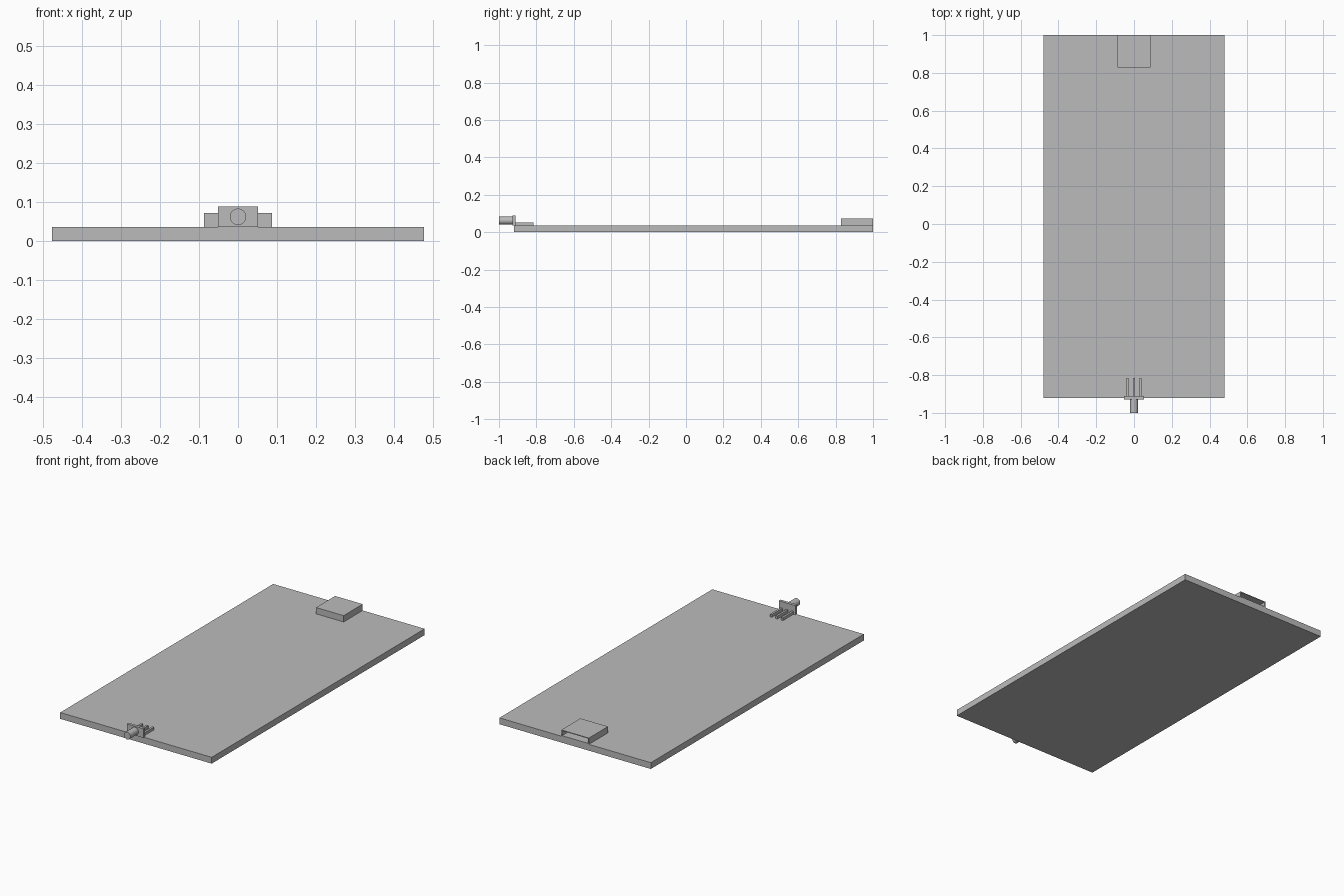
import bpy
import bmesh
from mathutils import Matrix, Vector

cube = bpy.data.objects.get("Cube")
if cube:
    bpy.data.objects.remove(cube, do_unlink=True)

GREY = (0.5, 0.5, 0.5, 1.0)
grey = bpy.data.materials.new("plain grey")
grey.use_nodes = True
grey.diffuse_color = GREY
grey.node_tree.nodes["Principled BSDF"].inputs["Base Color"].default_value = GREY


def finish(name, bm):
    """Turn a bmesh into a named, grey object."""
    mesh = bpy.data.meshes.new(name)
    bmesh.ops.recalc_face_normals(bm, faces=bm.faces)
    bm.to_mesh(mesh)
    bm.free()
    mesh.materials.append(grey)
    obj = bpy.data.objects.new(name, mesh)
    bpy.context.collection.objects.link(obj)
    return obj


def box_mesh(low, high):
    low, high = Vector(low), Vector(high)
    bm = bmesh.new()
    matrix = Matrix.Translation((low + high) / 2) @ Matrix.Diagonal((high - low).to_4d())
    bmesh.ops.create_cube(bm, size=1, matrix=matrix)
    return bm


def box(name, low, high):
    return finish(name, box_mesh(low, high))


BOARD_TOP = 0.036
EDGE = -0.92

# Flat circuit board
box("board", (-0.478, EDGE, 0), (0.478, 1, BOARD_TOP))

# Hollow socket, open at the back edge
bm = box_mesh((-0.087, 0.828, BOARD_TOP), (0.087, 1, 0.072))
mouth = max(bm.faces, key=lambda f: f.calc_center_median().y)
bmesh.ops.inset_region(bm, faces=[mouth], thickness=0.006)
bmesh.ops.translate(bm, verts=mouth.verts, vec=(0, 0, 0))
walls = bmesh.ops.extrude_discrete_faces(bm, faces=[mouth])["faces"]
bmesh.ops.translate(bm, verts=walls[0].verts, vec=(0, -0.165, 0))
finish("socket_shell", bm)

# Upright connector plate at the front edge
box("connector_plate", (-0.052, -0.928, BOARD_TOP), (0.052, -0.911, 0.088))

# Three solder pins behind the plate
for side, x in (("right", -0.035), ("middle", 0), ("left", 0.035)):
    box(side + "_pin", (x - 0.006, -0.911, BOARD_TOP), (x + 0.006, -0.815, 0.052))

# Round barrel pointing forward
bm = bmesh.new()
bmesh.ops.create_cone(
    bm, cap_ends=True, segments=32, radius1=0.021, radius2=0.021, depth=0.072,
    matrix=Matrix.Translation((0, -0.964, 0.062)) @ Matrix.Rotation(1.5708, 4, "X"))
barrel = finish("connector_barrel", bm)
bpy.context.view_layer.objects.active = barrel
barrel.select_set(True)
bpy.ops.object.shade_smooth_by_angle()
